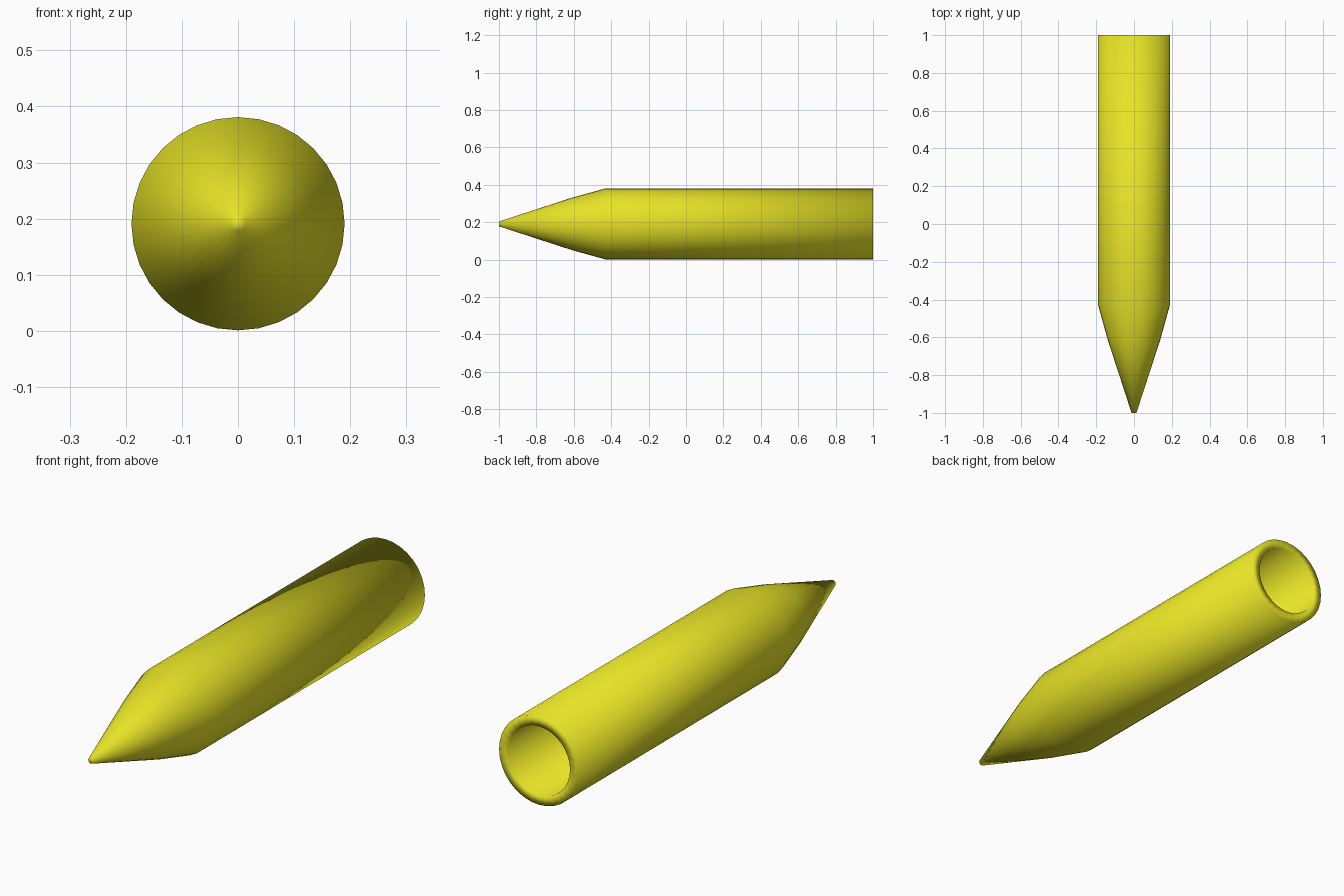
import bpy, bmesh
from math import sin, cos, pi

if "Cube" in bpy.data.objects:
    bpy.data.objects.remove(bpy.data.objects["Cube"])

SIDES = 32
CENTRE_Z = 0.191

# (y, radius): outer skin from tip to back, then over the rim and down the bore
PROFILE = [(-1.0, 0.013), (-0.61, 0.14), (-0.43, 0.19), (1.0, 0.19),
           (1.0, 0.148), (-0.41, 0.148), (-0.58, 0.105), (-0.88, 0.008)]


def ring(bm, y, r):
    return [bm.verts.new((r * sin(2 * pi * i / SIDES), y,
                          CENTRE_Z + r * cos(2 * pi * i / SIDES)))
            for i in range(SIDES)]


def cap(bm, loop, y):
    tip = bm.verts.new((0, y, CENTRE_Z))
    for i in range(SIDES):
        bm.faces.new((loop[i], loop[(i + 1) % SIDES], tip))


# Lathed hollow body
bm = bmesh.new()
rings = [ring(bm, y, r) for y, r in PROFILE]
for a, b in zip(rings, rings[1:]):
    for i in range(SIDES):
        j = (i + 1) % SIDES
        bm.faces.new((a[i], a[j], b[j], b[i]))

# Closed tip and closed end of the bore
cap(bm, rings[0], -1.0)
cap(bm, rings[-1], PROFILE[-1][0])
bmesh.ops.recalc_face_normals(bm, faces=bm.faces[:])

# Fully smooth shading, rim included
for f in bm.faces:
    f.smooth = True
mesh = bpy.data.meshes.new("pointed_tube")
bm.to_mesh(mesh)
bm.free()
body = bpy.data.objects.new("pointed_tube", mesh)
bpy.context.collection.objects.link(body)

# Yellow colour
mat = bpy.data.materials.new("yellow")
mat.diffuse_color = (0.8, 0.77, 0.02, 1)
mat.use_nodes = True
mat.node_tree.nodes["Principled BSDF"].inputs["Base Color"].default_value = mat.diffuse_color
mesh.materials.append(mat)
